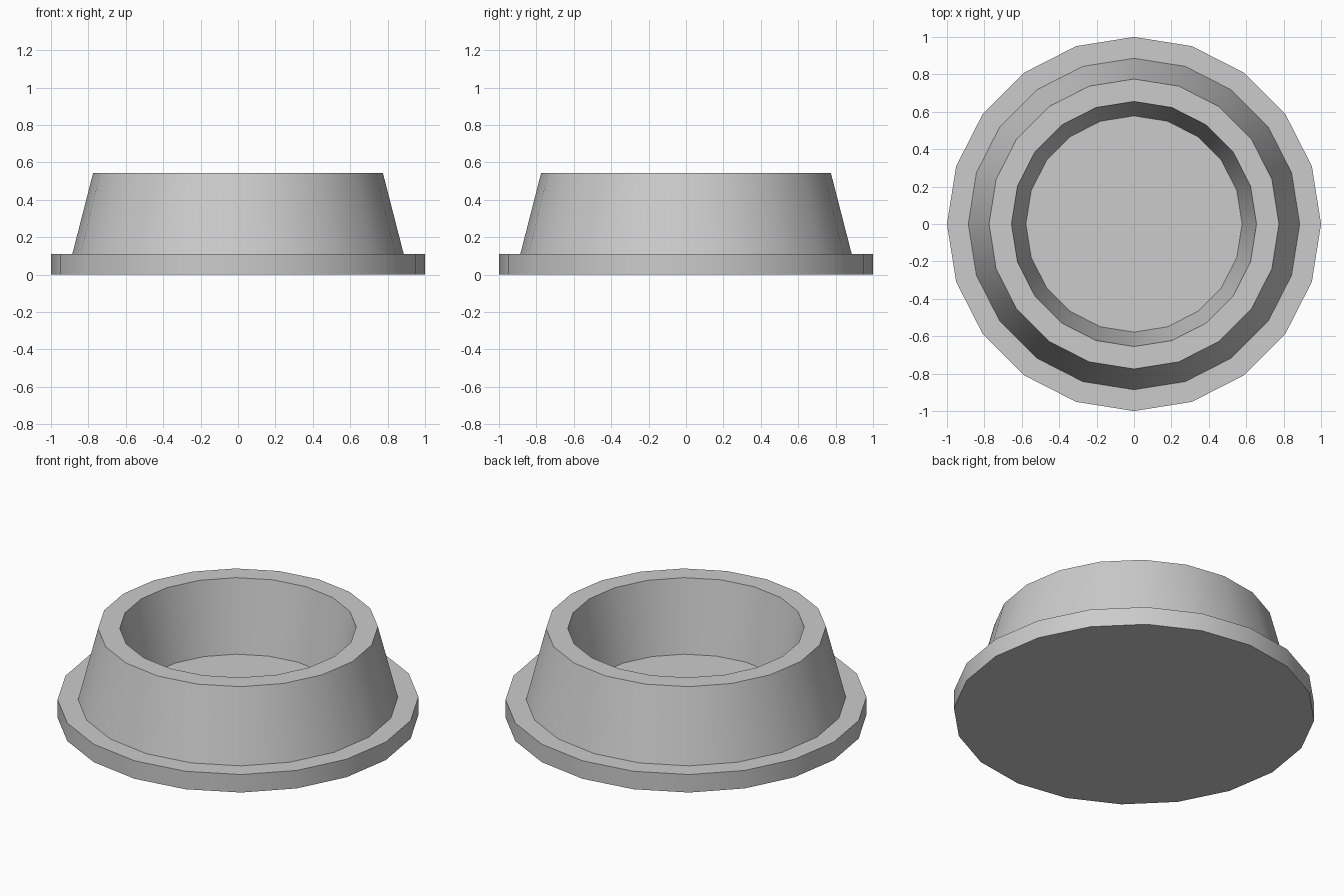
import bpy, bmesh, math

if "Cube" in bpy.data.objects:
    bpy.data.objects.remove(bpy.data.objects["Cube"])

SIDES = 20

# Half cross-section (radius, height): underside, flange, sloped wall, rim, recess floor
PROFILE = [(0, 0), (1, 0), (1, 0.11), (0.886, 0.11), (0.775, 0.542),
           (0.655, 0.542), (0.578, 0.11), (0, 0.11)]


def lathe(name, profile, sides):
    """Spin a profile around z into a closed solid."""
    bm = bmesh.new()
    rings = []
    for r, z in profile:
        if r == 0:
            rings.append([])  # the ends are closed by flat caps
            continue
        rings.append([bm.verts.new((r * math.cos(2 * math.pi * i / sides),
                                    r * math.sin(2 * math.pi * i / sides), z))
                      for i in range(sides)])
    for a, b in zip(rings, rings[1:]):
        if not a or not b:
            bm.faces.new(a or b)
            continue
        for i in range(sides):
            j = (i + 1) % sides
            bm.faces.new((a[i], a[j], b[j], b[i]))
    bmesh.ops.recalc_face_normals(bm, faces=bm.faces)
    mesh = bpy.data.meshes.new(name)
    bm.to_mesh(mesh)
    bm.free()
    obj = bpy.data.objects.new(name, mesh)
    bpy.context.collection.objects.link(obj)
    return obj


# Round bowl with flanged base
bowl = lathe("flanged_bowl", PROFILE, SIDES)
bpy.context.view_layer.objects.active = bowl
bowl.select_set(True)
bpy.ops.object.shade_smooth_by_angle(angle=math.radians(30))
